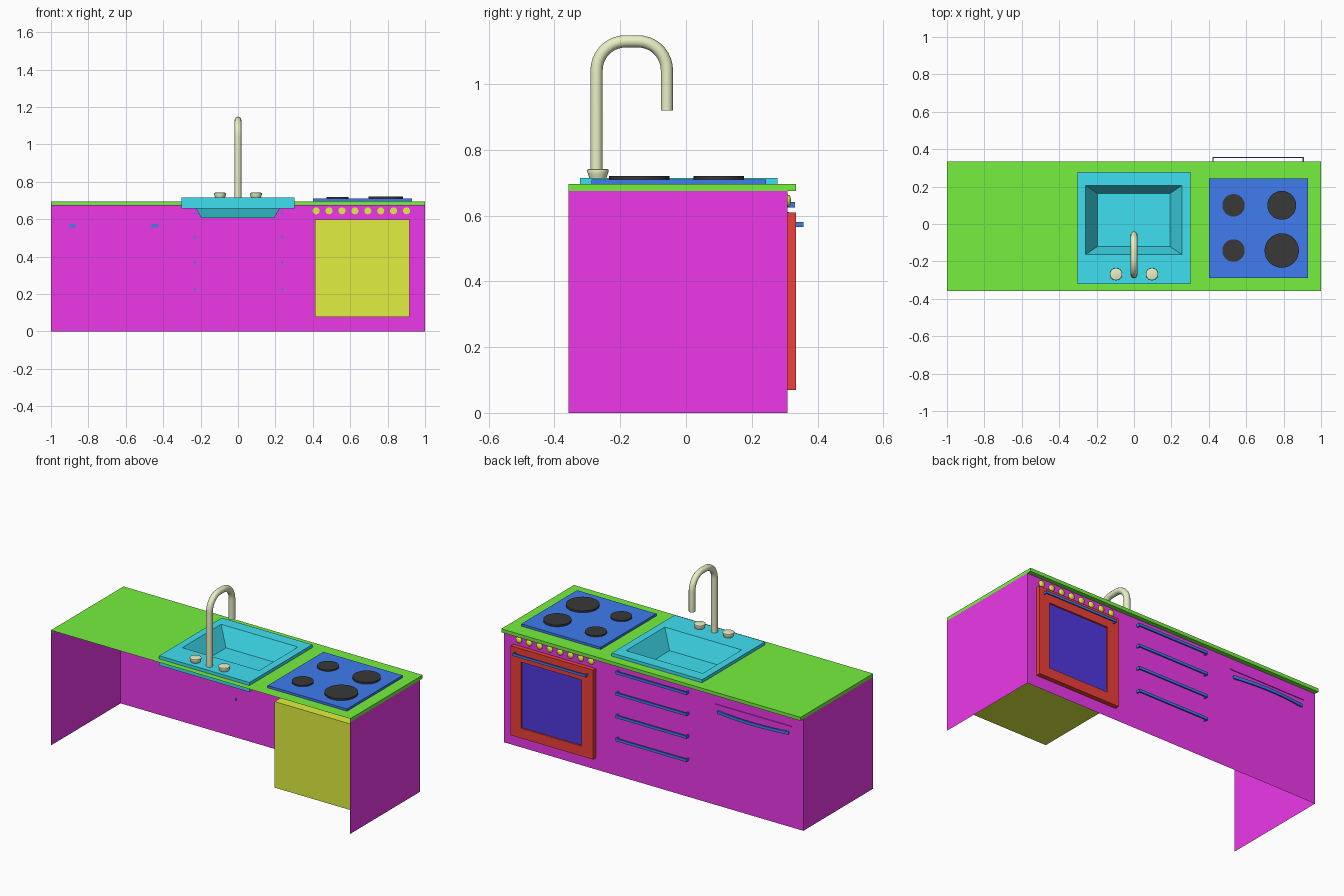
import bpy, bmesh, math
from mathutils import Vector

if "Cube" in bpy.data.objects:
    bpy.data.objects.remove(bpy.data.objects["Cube"])

COLOURS = {
    "magenta": (0.85, 0.04, 0.82), "green": (0.18, 0.87, 0.05), "cyan": (0.05, 0.74, 0.88),
    "blue": (0.05, 0.2, 0.86), "black": (0.04, 0.04, 0.04), "cream": (0.82, 0.87, 0.56),
    "red": (0.87, 0.05, 0.04), "glass": (0.08, 0.04, 0.75), "lime": (0.75, 0.87, 0.05),
}
MATS = {}
for key, rgb in COLOURS.items():
    MATS[key] = bpy.data.materials.new(key)
    MATS[key].diffuse_color = (*rgb, 1)


def finish(bm, name, colour, smooth=False):
    me = bpy.data.meshes.new(name)
    bm.to_mesh(me)
    bm.free()
    ob = bpy.data.objects.new(name, me)
    bpy.context.collection.objects.link(ob)
    me.materials.append(MATS[colour])
    if smooth:
        bpy.ops.object.select_all(action='DESELECT')
        ob.select_set(True)
        bpy.context.view_layer.objects.active = ob
        bpy.ops.object.shade_smooth_by_angle(angle=math.radians(40))
    return ob


def add_box(bm, x0, x1, y0, y1, z0, z1):
    vs = bmesh.ops.create_cube(bm, size=1)["verts"]
    for v in vs:
        v.co = ((x0 + x1) / 2 + v.co.x * (x1 - x0), (y0 + y1) / 2 + v.co.y * (y1 - y0),
                (z0 + z1) / 2 + v.co.z * (z1 - z0))


def box(name, colour, *dims):
    bm = bmesh.new()
    add_box(bm, *dims)
    return finish(bm, name, colour)


def rect(bm, x0, x1, y0, y1, z):
    return [bm.verts.new(p) for p in ((x0, y0, z), (x1, y0, z), (x1, y1, z), (x0, y1, z))]


def bridge(bm, a, b, sides=range(4)):
    for i in sides:
        j = (i + 1) % 4
        bm.faces.new((a[i], a[j], b[j], b[i]))


def lathe(name, colour, profile, centre, axis='Z', steps=24):
    """Stack rings (radius, height) along an axis, capped at both ends."""
    bm = bmesh.new()
    rings = []
    for r, h in profile:
        ring = []
        for k in range(steps):
            a = 2 * math.pi * k / steps
            c, s = r * math.cos(a), r * math.sin(a)
            p = (c, s, h) if axis == 'Z' else (-c, h, s)
            ring.append(bm.verts.new(Vector(p) + Vector(centre)))
        rings.append(ring)
    for a, b in zip(rings, rings[1:]):
        for k in range(steps):
            n = (k + 1) % steps
            bm.faces.new((a[k], a[n], b[n], b[k]))
    bm.faces.new(rings[0][::-1])
    bm.faces.new(rings[-1])
    return finish(bm, name, colour, True)


# Cabinet shell: two sides and a front, open at the back and bottom
bm = bmesh.new()
low, high = rect(bm, -1, 1, -0.358, 0.308, 0), rect(bm, -1, 1, -0.358, 0.308, 0.675)
bridge(bm, low, high, (1, 2, 3))
finish(bm, "cabinet", "magenta")
box("cabinet_ridge", "magenta", -0.92, -0.41, 0.307, 0.313, 0.606, 0.611)

# Countertop: hollow sheet with a sink opening and a front overhang
SINK = (-0.302, 0.302, -0.322, 0.278)
bm = bmesh.new()
low = rect(bm, -1, 1, -0.358, 0.335, 0.675)
top = rect(bm, -1, 1, -0.358, 0.335, 0.696)
bridge(bm, low, top, (1, 2, 3))
bridge(bm, top, rect(bm, *SINK, 0.696))
lip = [bm.verts.new((x, 0.308, 0.675)) for x in (-1, 1)]
bm.faces.new((low[2], lip[1], lip[0], low[3])[::-1])
bmesh.ops.recalc_face_normals(bm, faces=bm.faces)
finish(bm, "countertop", "green")

# Sink: rim with skirt, sloping basin below
bm = bmesh.new()
under = rect(bm, *SINK, 0.657)
rim = rect(bm, *SINK, 0.715)
edge = rect(bm, -0.258, 0.256, -0.163, 0.207, 0.715)
floor = rect(bm, -0.195, 0.193, -0.12, 0.163, 0.606)
bridge(bm, under, rim)
bridge(bm, rim, edge)
bridge(bm, edge, floor)
bm.faces.new(floor)
bridge(bm, rect(bm, -0.225, 0.223, -0.142, 0.186, 0.657), under)
finish(bm, "sink", "cyan")

# Faucet: swept tube along a rounded arch
R, Y0, Y1, TOP = 0.088, -0.272, -0.058, 1.13
path = [(Y0, 0.715)]
for cy, start in ((Y0 + R, 180), (Y1 - R, 90)):
    for k in range(10):
        a = math.radians(start - 10 * k)
        path.append((cy + R * math.cos(a), TOP - R + R * math.sin(a)))
path.append((Y1, 0.92))
cu = bpy.data.curves.new("faucet", 'CURVE')
cu.dimensions = '3D'
cu.bevel_depth = 0.0185
cu.bevel_resolution = 4
cu.use_fill_caps = True
sp = cu.splines.new('POLY')
sp.points.add(len(path) - 1)
for pt, (y, z) in zip(sp.points, path):
    pt.co = (0, y, z, 1)
sp.use_smooth = True
cu.materials.append(MATS["cream"])
bpy.context.collection.objects.link(bpy.data.objects.new("faucet", cu))

# Taps
for x, side in ((-0.096, "left"), (0.096, "right")):
    lathe(side + "_tap", "cream", [(0.026, 0), (0.030, 0.012), (0.033, 0.023), (0.032, 0.026),
                                   (0.026, 0.028)], (x, -0.268, 0.714))

# Cooktop and burners
box("cooktop", "blue", 0.40, 0.93, -0.288, 0.244, 0.694, 0.71)
for i, (x, y, r, h) in enumerate(((0.532, 0.1, 0.06, 0.009), (0.79, 0.1, 0.077, 0.012),
                                  (0.532, -0.142, 0.06, 0.009), (0.79, -0.142, 0.092, 0.012))):
    lathe(f"burner_{i + 1}", "black", [(r, 0), (r, h)], (x, y, 0.709), steps=32)

# Oven body, door frame, glass and handle
box("oven_body", "lime", 0.412, 0.918, -0.24, 0.305, 0.078, 0.598)
bm = bmesh.new()


def door_ring(x0, x1, z0, z1, y):
    return [bm.verts.new(p) for p in ((x1, y, z0), (x0, y, z0), (x0, y, z1), (x1, y, z1))]


rings = [door_ring(0.387, 0.937, 0.07, 0.61, 0.308), door_ring(0.387, 0.937, 0.07, 0.61, 0.335),
         door_ring(0.464, 0.868, 0.13, 0.53, 0.335), door_ring(0.464, 0.868, 0.13, 0.53, 0.32)]
for a, b in zip(rings, rings[1:]):
    bridge(bm, a, b)
finish(bm, "oven_door", "red")
box("oven_glass", "glass", 0.464, 0.868, 0.312, 0.325, 0.13, 0.53)
bm = bmesh.new()
add_box(bm, 0.42, 0.908, 0.352, 0.358, 0.566, 0.581)
for x in (0.42, 0.902):
    add_box(bm, x, x + 0.006, 0.334, 0.353, 0.566, 0.581)
finish(bm, "oven_handle", "blue")

# Oven knobs
for i in range(8):
    lathe(f"oven_knob_{i + 1}", "lime", [(0.019, 0), (0.018, 0.006), (0.014, 0.010), (0.006, 0.012)],
          (0.418 + 0.069 * i, 0.307, 0.645), axis='Y', steps=16)

# Drawer handles
for i, z in enumerate((0.228, 0.368, 0.505, 0.633)):
    bm = bmesh.new()
    add_box(bm, -0.235, 0.24, 0.324, 0.332, z - 0.008, z + 0.008)
    for x in (-0.235, 0.232):
        add_box(bm, x, x + 0.008, 0.306, 0.325, z - 0.008, z + 0.008)
    finish(bm, f"drawer_handle_{i + 1}", "blue")

# Bowed cupboard handle with mounts through the panel
bm = bmesh.new()
prev = None
for k in range(13):
    t = k / 12
    x, y = -0.905 + 0.475 * t, 0.308 + 0.018 * math.sin(math.pi * t)
    ring = [bm.verts.new((x, y + dy, 0.566 + dz))
            for dy, dz in ((0, -0.009), (0.008, -0.009), (0.008, 0.009), (0, 0.009))]
    if prev:
        bridge(bm, prev, ring)
    else:
        bm.faces.new(ring)
    prev = ring
bm.faces.new(prev[::-1])
for x in (-0.885, -0.445):
    add_box(bm, x - 0.017, x + 0.017, 0.302, 0.314, 0.557, 0.575)
bmesh.ops.recalc_face_normals(bm, faces=bm.faces)
finish(bm, "cupboard_handle", "blue")

for m in bpy.data.materials:
    if m.users and not m.is_grease_pencil:
        m.use_nodes = True
        m.node_tree.nodes["Principled BSDF"].inputs["Base Color"].default_value = m.diffuse_color
